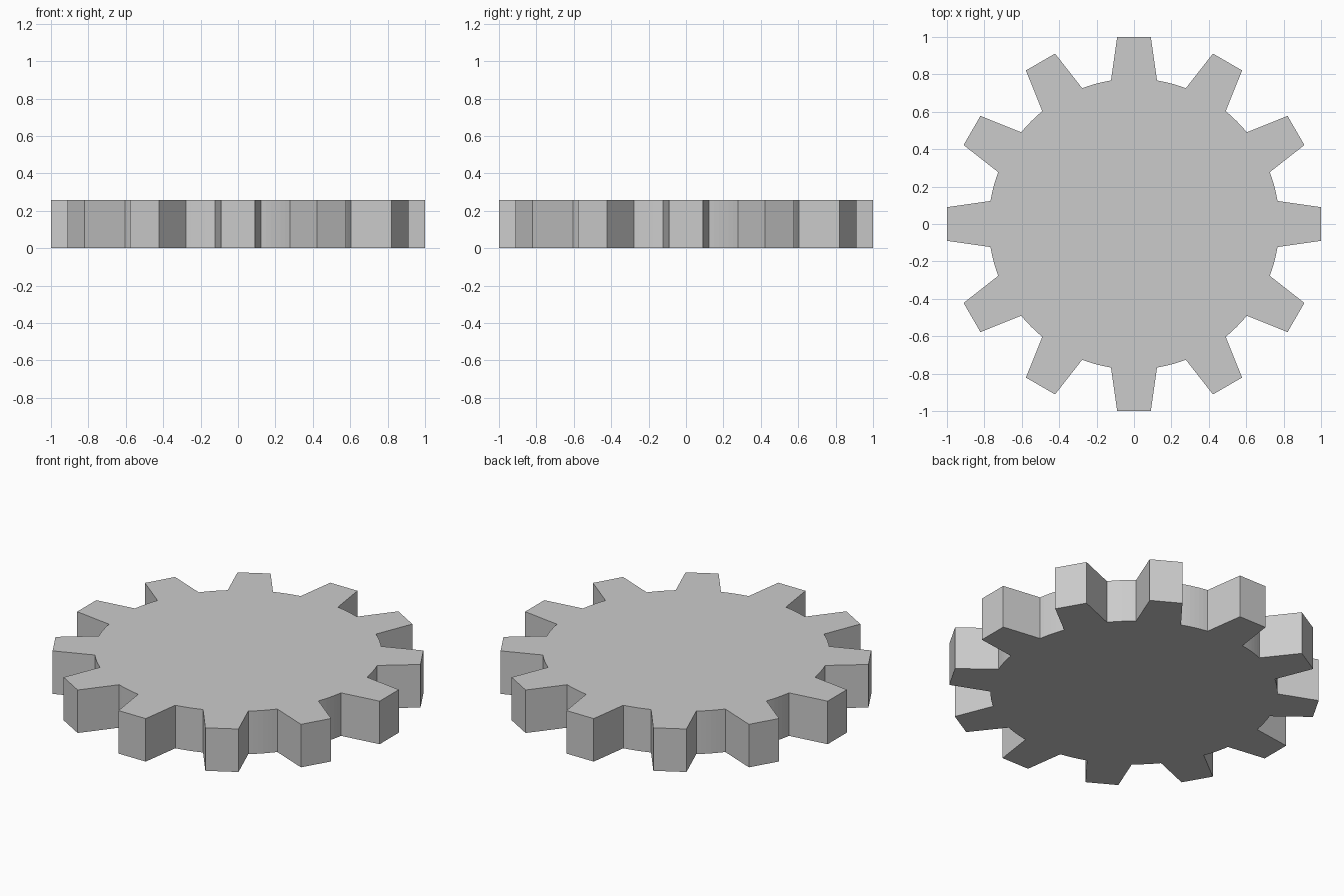
import bpy, bmesh, math

if "Cube" in bpy.data.objects:
    bpy.data.objects.remove(bpy.data.objects["Cube"])

TEETH = 12
HEIGHT = 0.257
ROOT_R = 0.777
PITCH = 2 * math.pi / TEETH
ROOT_HALF = math.atan2(0.123, 0.767)   # half angle of a tooth at its root
TIP_HALF = math.atan2(0.09, 1.0)       # half angle of a tooth at its flat tip
TIP_R = math.hypot(0.09, 1.0)
ARC_STEPS = 6


def polar(r, a):
    return (r * math.cos(a), r * math.sin(a), 0)


# Gear outline: tapered flat-tipped tooth, then the root arc to the next tooth
outline = []
for i in range(TEETH):
    c = i * PITCH
    outline += [polar(TIP_R, c - TIP_HALF), polar(TIP_R, c + TIP_HALF)]
    gap = PITCH - 2 * ROOT_HALF
    outline += [polar(ROOT_R, c + ROOT_HALF + gap * k / ARC_STEPS)
                for k in range(ARC_STEPS + 1)]

# Extrude the outline into a solid gear
bm = bmesh.new()
face = bm.faces.new([bm.verts.new(p) for p in outline])
ext = bmesh.ops.extrude_face_region(bm, geom=[face], use_keep_orig=True)
verts = [g for g in ext["geom"] if isinstance(g, bmesh.types.BMVert)]
bmesh.ops.translate(bm, verts=verts, vec=(0, 0, HEIGHT))
bmesh.ops.recalc_face_normals(bm, faces=bm.faces)

mesh = bpy.data.meshes.new("gear")
bm.to_mesh(mesh)
bm.free()
gear = bpy.data.objects.new("gear", mesh)
bpy.context.collection.objects.link(gear)
